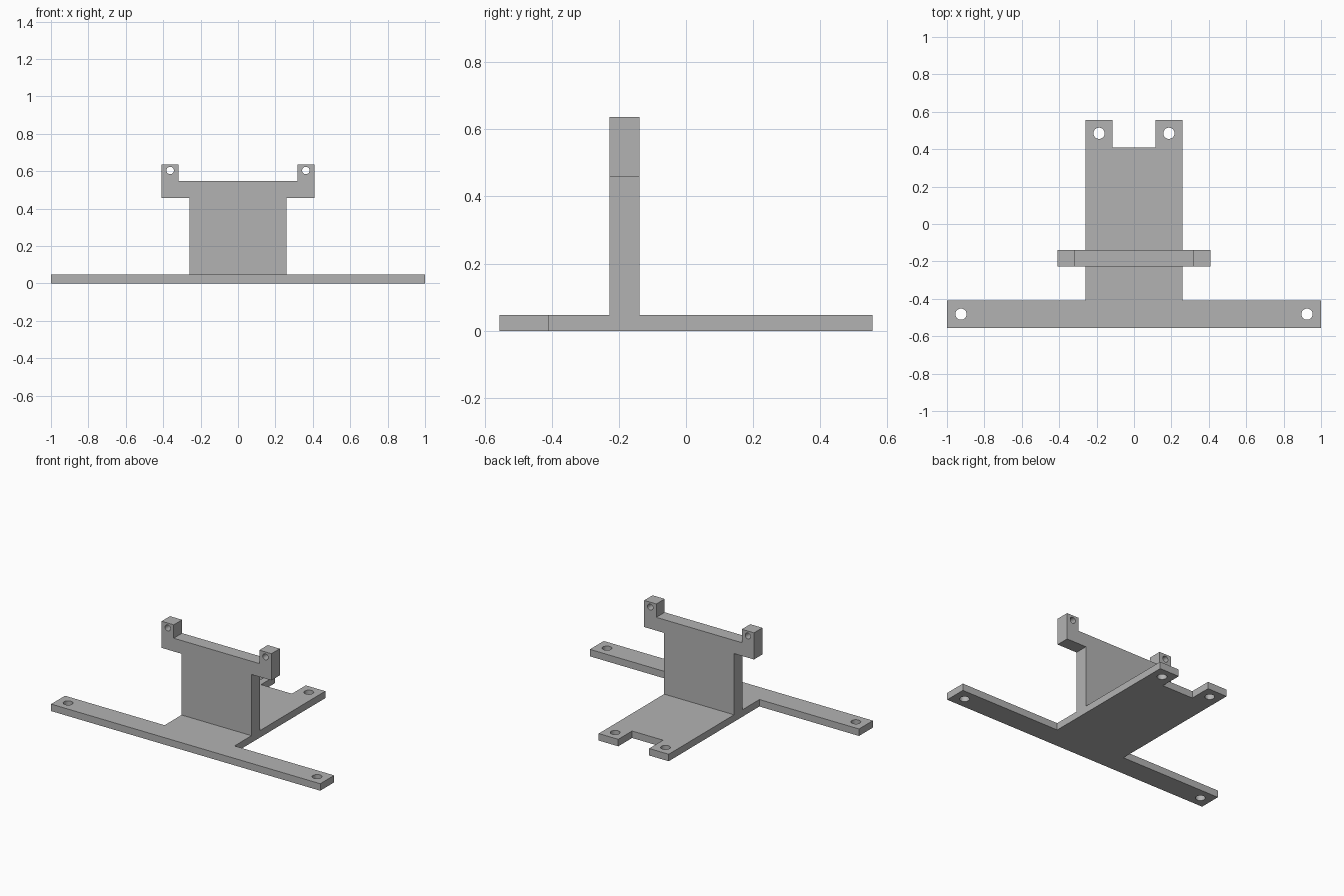
import bpy, bmesh
from math import cos, sin, tau
from mathutils import Matrix, Vector

cube = bpy.data.objects.get("Cube")
if cube:
    bpy.data.objects.remove(cube, do_unlink=True)

grey = bpy.data.materials.new("plain grey")
grey.use_nodes = True
colour = (0.45, 0.45, 0.45, 1)
grey.diffuse_color = colour
grey.node_tree.nodes["Principled BSDF"].inputs["Base Color"].default_value = colour


def mirrored(half):
    """Close a right-hand half outline by mirroring it in x."""
    return half + [(-x, y) for x, y in reversed(half)]


def circle(x, y, radius, sides=32):
    return [(x + radius * cos(tau * i / sides), y + radius * sin(tau * i / sides))
            for i in range(sides)]


def plate(name, half, holes, thickness, matrix):
    """Extrude a mirrored outline pierced by mirrored pairs of round holes."""
    bm = bmesh.new()
    loops = [mirrored(half)]
    for x, y, radius in holes:
        loops += [circle(x, y, radius), circle(-x, y, radius)]
    for loop in loops:
        verts = [bm.verts.new((x, y, 0)) for x, y in loop]
        for i, vert in enumerate(verts):
            bm.edges.new((verts[i - 1], vert))
    bmesh.ops.triangle_fill(bm, use_beauty=True, edges=bm.edges[:], normal=(0, 0, 1))
    result = bmesh.ops.extrude_face_region(bm, geom=bm.faces[:], use_keep_orig=True)
    top = [g for g in result["geom"] if isinstance(g, bmesh.types.BMVert)]
    bmesh.ops.translate(bm, verts=top, vec=Vector((0, 0, thickness)))
    bmesh.ops.transform(bm, matrix=matrix, verts=bm.verts[:])
    bmesh.ops.recalc_face_normals(bm, faces=bm.faces[:])
    mesh = bpy.data.meshes.new(name)
    bm.to_mesh(mesh)
    bm.free()
    mesh.materials.append(grey)
    obj = bpy.data.objects.new(name, mesh)
    bpy.context.collection.objects.link(obj)
    return obj


BASE_TOP = 0.047

# Flat base: wide front strip, body and two rear mounting tabs
plate("base_plate",
      [(1, -0.555), (1, -0.408), (0.26, -0.408), (0.26, 0.555),
       (0.115, 0.555), (0.115, 0.408)],
      [(0.925, -0.482, 0.03), (0.187, 0.485, 0.03)],
      BASE_TOP, Matrix.Identity(4))

# Upright wall with side arms and raised drilled ears
upright = Matrix.Translation((0, -0.139, 0)) @ Matrix.Rotation(tau / 4, 4, "X")
plate("upright_bracket",
      [(0.26, BASE_TOP), (0.26, 0.458), (0.408, 0.458), (0.408, 0.637),
       (0.318, 0.637), (0.318, 0.547)],
      [(0.363, 0.604, 0.02)],
      0.089, upright)
